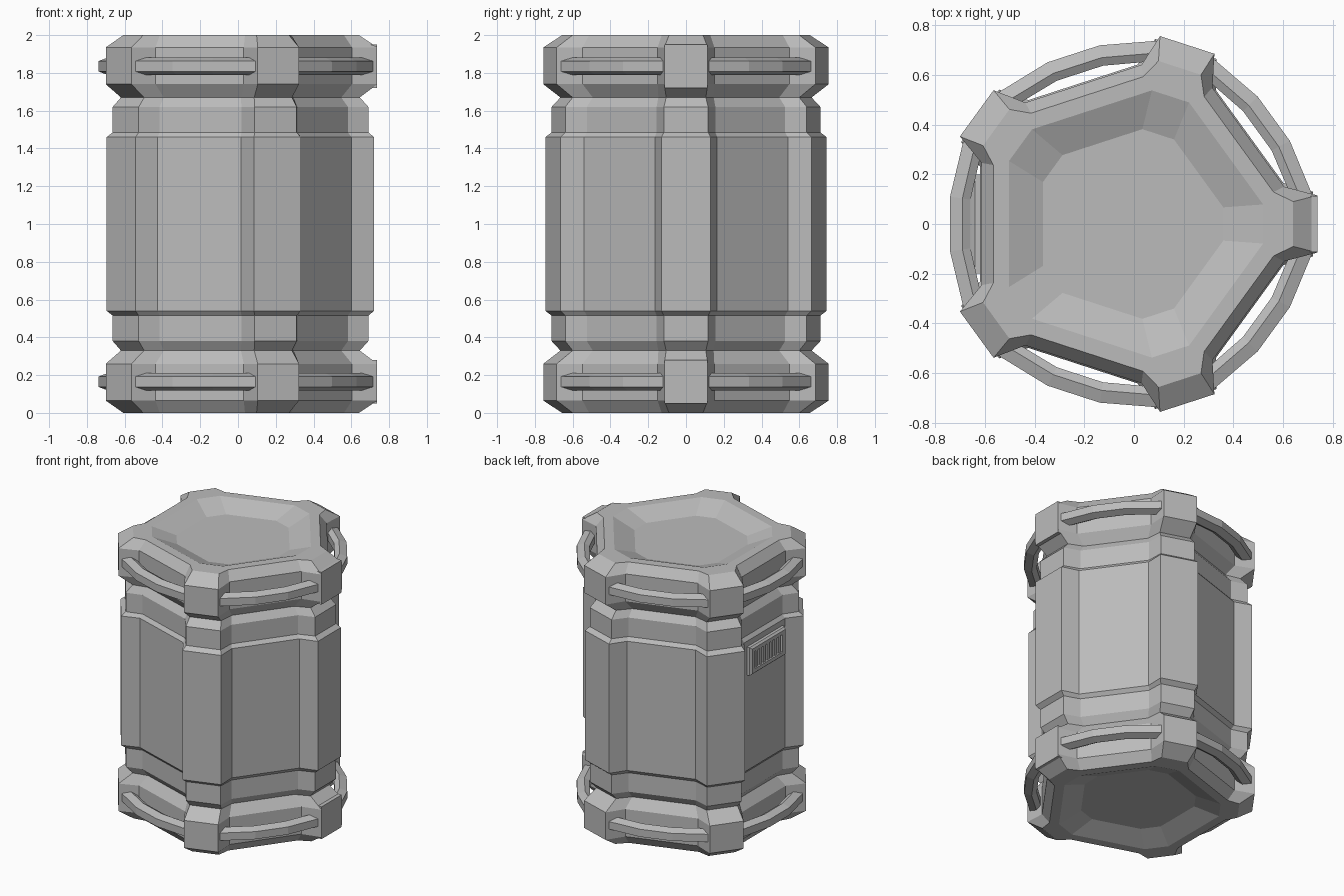
import bpy
import bmesh
from math import sin, cos, radians, pi
from mathutils import Vector, Matrix

if "Cube" in bpy.data.objects:
    bpy.data.objects.remove(bpy.data.objects["Cube"])

SIDES = 5
STEP = 2 * pi / SIDES
CENTRE_X = -0.02

grey = bpy.data.materials.new("light grey metal")
grey.use_nodes = True
COLOUR = (0.5, 0.5, 0.5, 1)
grey.diffuse_color = COLOUR
grey.node_tree.nodes["Principled BSDF"].inputs["Base Color"].default_value = COLOUR


def finish(name, bm):
    bmesh.ops.recalc_face_normals(bm, faces=bm.faces)
    mesh = bpy.data.meshes.new(name)
    bm.to_mesh(mesh)
    bm.free()
    mesh.materials.append(grey)
    obj = bpy.data.objects.new(name, mesh)
    obj.location.x = CENTRE_X
    bpy.context.collection.objects.link(obj)
    return obj


def polar(r, a, z):
    return Vector((r * cos(a), r * sin(a), z))


def bridge(bm, first, second):
    n = len(first)
    for i in range(n):
        j = (i + 1) % n
        bm.faces.new((first[i], first[j], second[j], second[i]))


def loft(bm, sections):
    """Skin a list of closed point loops and cap both ends."""
    loops = [[bm.verts.new(p) for p in s] for s in sections]
    for a, b in zip(loops, loops[1:]):
        bridge(bm, a, b)
    bm.faces.new(loops[0])
    bm.faces.new(loops[-1])


def outline(z, post_r, half, notch_r, notch_deg):
    """Five-sided outline with a flat post at each corner."""
    a = radians(notch_deg)
    corner = [polar(notch_r, -a, z), Vector((post_r, -half, z)),
              Vector((post_r, half, z)), polar(notch_r, a, z)]
    return [Matrix.Rotation(k * STEP, 3, 'Z') @ p
            for k in range(SIDES) for p in corner]


def dish(z, r, deg):
    """Ten-sided outline whose notch points lie on the straight sides."""
    a, n = radians(deg), radians(14)
    flat = r * cos(STEP / 2 - a)
    return outline(z, r * cos(a), r * sin(a), flat / cos(STEP / 2 - n), 14)


def box(bm, low, high):
    low, high = Vector(low), Vector(high)
    place = Matrix.Translation((low + high) / 2) @ Matrix.Diagonal((*(high - low), 1))
    bmesh.ops.create_cube(bm, size=1, matrix=place)


def mirrored(points):
    return [Vector((p.x, p.y, 2 - p.z)) for p in points]


# Canister shell: lofted upper half, reflected for the lower half
upper = [
    outline(1.46, 0.74, 0.13, 0.642, 14.9),
    outline(1.485, 0.71, 0.117, 0.622, 14.5),
    outline(1.62, 0.71, 0.117, 0.622, 14.5),
    outline(1.67, 0.665, 0.105, 0.585, 14.5),
    outline(1.74, 0.757, 0.115, 0.642, 13.5),
    outline(1.935, 0.757, 0.115, 0.642, 13.5),
    outline(2.0, 0.66, 0.09, 0.595, 12.5),
    dish(2.0, 0.545, 8.3),
    dish(1.94, 0.385, 10),
]
bm = bmesh.new()
loft(bm, [mirrored(s) for s in reversed(upper)] + upper)
finish("canister_shell", bm)

# Square clamp block on the side post of each end ring
for name, base in (("upper", 1.72), ("lower", 0.05)):
    bm = bmesh.new()
    box(bm, (0.64, -0.113, base), (0.757, 0.113, base + 0.23))
    finish(name + "_clamp_block", bm)

# Curved grab handles between the posts of both end rings
SECTION = [(0, -0.027), (0, 0.027), (-0.05, 0.046),
           (-0.083, 0.027), (-0.083, -0.027), (-0.05, -0.046)]
PATH = [(-26.6, 0.745), (-8.7, 0.728), (8.7, 0.728), (26.6, 0.745)]
for name, height in (("upper", 1.835), ("lower", 0.165)):
    for k in range(SIDES):
        middle = (k + 0.5) * STEP
        bm = bmesh.new()
        loft(bm, [[polar(r + dr, middle + radians(a), height + dz)
                   for dr, dz in SECTION] for a, r in PATH])
        finish(f"{name}_handle_{k + 1}", bm)


def plate(x, half_y, half_z):
    return [Vector((x, sy * half_y, 1.32 + sz * half_z))
            for sy, sz in ((-1, -1), (1, -1), (1, 1), (-1, 1))]


# Vent frame on the flat wall, with a recessed opening
bm = bmesh.new()
loft(bm, [plate(-0.59, 0.2, 0.1), plate(-0.62, 0.2, 0.1),
          plate(-0.633, 0.185, 0.088), plate(-0.633, 0.155, 0.062),
          plate(-0.61, 0.145, 0.054)])
finish("vent_frame", bm)

# Upright vent slats
bm = bmesh.new()
SLATS = 7
for i in range(SLATS):
    y = (i - (SLATS - 1) / 2) * 0.042
    box(bm, (-0.628, y - 0.012, 1.262), (-0.605, y + 0.012, 1.378))
finish("vent_slats", bm)
